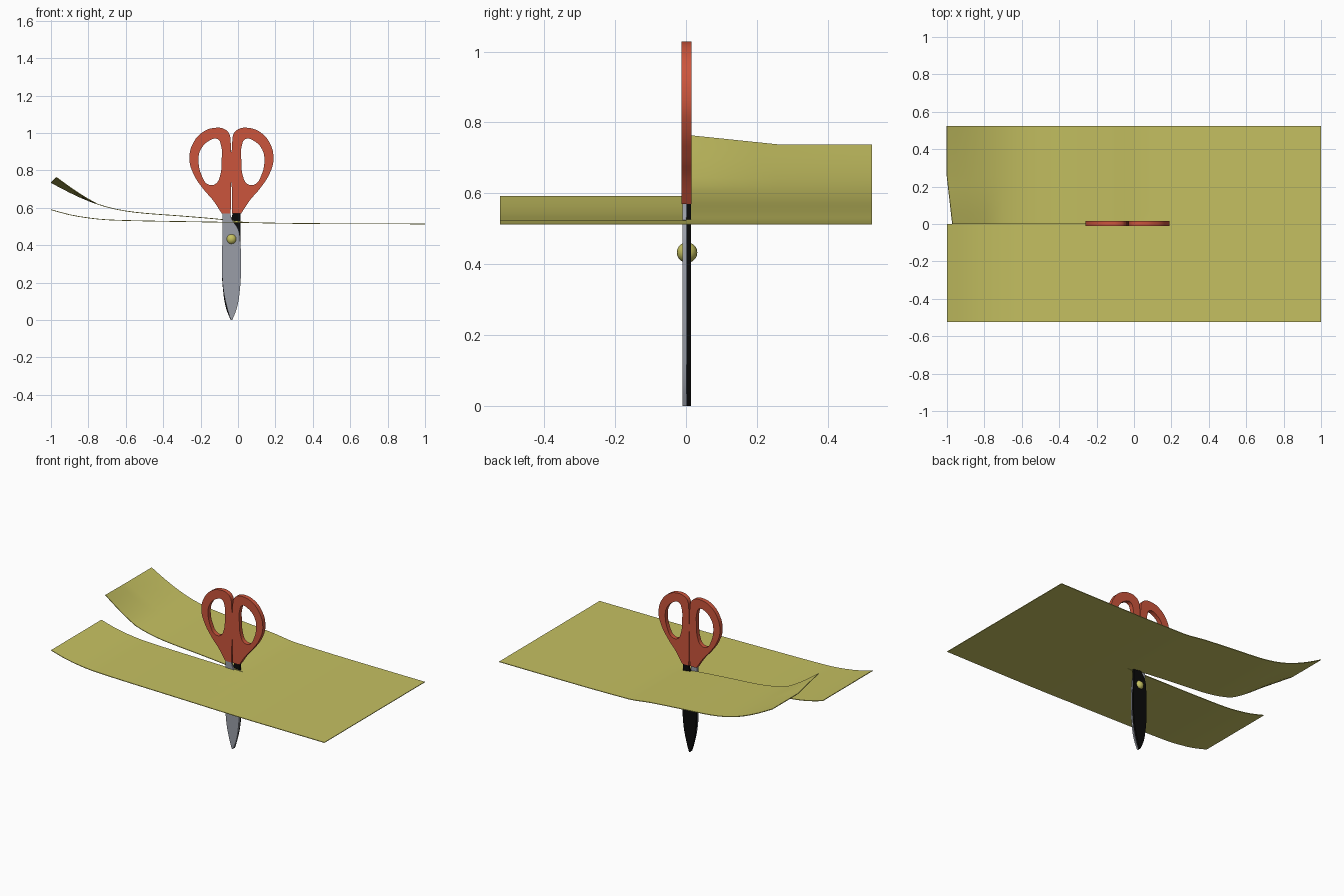
import bpy, bmesh, math
from mathutils import Matrix

if "Cube" in bpy.data.objects:
    bpy.data.objects.remove(bpy.data.objects["Cube"])

AXIS = -0.035  # scissors centre line


def material(name, rgb):
    m = bpy.data.materials.new(name)
    m.diffuse_color = (*rgb, 1)
    m.use_nodes = True
    m.node_tree.nodes["Principled BSDF"].inputs["Base Color"].default_value = m.diffuse_color
    return m


YELLOW = material("paper_yellow", (0.56, 0.53, 0.12))
RED = material("handle_red", (0.60, 0.09, 0.045))
STEEL = material("steel_grey", (0.32, 0.34, 0.39))
BLACK = material("blade_black", (0.003, 0.003, 0.003))


def activate(ob):
    bpy.ops.object.select_all(action='DESELECT')
    ob.select_set(True)
    bpy.context.view_layer.objects.active = ob


def plate(name, loops, y0, y1, mat, side=1):
    """Smooth outline loops of (offset from axis, z, is_corner), extruded from y0 to y1."""
    cu = bpy.data.curves.new(name, 'CURVE')
    cu.dimensions, cu.fill_mode = '2D', 'BOTH'
    cu.extrude, cu.resolution_u = (y1 - y0) / 2, 5
    for pts in loops:
        sp = cu.splines.new('BEZIER')
        sp.bezier_points.add(len(pts) - 1)
        sp.use_cyclic_u = True
        for bp, (x, z, corner) in zip(sp.bezier_points, pts):
            bp.co = (AXIS + side * x, z, 0)
            bp.handle_left_type = bp.handle_right_type = 'VECTOR' if corner else 'AUTO'
    ob = bpy.data.objects.new(name, cu)
    bpy.context.collection.objects.link(ob)
    activate(ob)
    bpy.ops.object.convert(target='MESH')
    ob = bpy.context.object
    ob.data.transform(Matrix.Translation((0, (y0 + y1) / 2, 0)) @ Matrix.Rotation(math.pi / 2, 4, 'X'))
    bm = bmesh.new()
    bm.from_mesh(ob.data)
    bmesh.ops.remove_doubles(bm, verts=bm.verts, dist=1e-5)
    bmesh.ops.recalc_face_normals(bm, faces=bm.faces)
    bm.to_mesh(ob.data)
    bm.free()
    ob.data.materials.clear()
    ob.data.materials.append(mat)
    activate(ob)
    bpy.ops.object.shade_smooth_by_angle(angle=math.radians(35))
    return ob


# Handles: outer outline and finger hole, mirrored about the centre line
outer = [(-0.004, 0.57, 1), (-0.004, 0.95, 0), (-0.014, 1.0, 0), (-0.04, 1.022, 0),
         (-0.085, 1.028, 0), (-0.145, 1.01, 0), (-0.2, 0.955, 0), (-0.225, 0.865, 0),
         (-0.205, 0.785, 0), (-0.15, 0.70, 0), (-0.10, 0.642, 0), (-0.052, 0.57, 1)]
hole = [(-0.055, 0.93, 0), (-0.075, 0.968, 0), (-0.12, 0.958, 0), (-0.165, 0.91, 0),
        (-0.176, 0.855, 0), (-0.16, 0.775, 0), (-0.125, 0.725, 0), (-0.085, 0.728, 0),
        (-0.06, 0.775, 0), (-0.053, 0.85, 0)]
for label, side in (("left", 1), ("right", -1)):
    plate(label + "_handle", [outer, hole], -0.012, 0.016, RED, side)

# Blades with offset shanks reaching into opposite handles
blade = [(-0.004, 0.0, 1), (-0.022, 0.06, 0), (-0.043, 0.16, 0), (-0.051, 0.28, 0),
         (-0.048, 0.45, 0), (-0.048, 0.59, 1), (-0.008, 0.59, 1), (0.0, 0.545, 0),
         (0.038, 0.48, 0), (0.047, 0.42, 0), (0.051, 0.28, 0), (0.045, 0.16, 0),
         (0.028, 0.06, 0), (0.004, 0.0, 1)]
plate("front_blade", [blade], -0.010, 0.001, STEEL)
plate("back_blade", [blade], 0.002, 0.014, BLACK, -1)

# Pivot rivet
bpy.ops.mesh.primitive_uv_sphere_add(segments=16, ring_count=10, radius=0.029,
                                     location=(AXIS, 0.003, 0.433))
rivet = bpy.context.object
rivet.name = "rivet"
rivet.data.materials.append(YELLOW)
bpy.ops.object.shade_smooth_by_angle(angle=math.radians(40))

# Paper sheet, slit along the middle, with both flaps curling up at one end
FRONT = [(-1, .592), (-.9, .565), (-.8, .548), (-.7, .538), (-.5, .532), (-.2, .527),
         (.05, .523), (.35, .518), (1, .516)]
BACK = [(-1, .738), (-.9, .685), (-.8, .64), (-.7, .606), (-.6, .585), (-.5, .573), (-.3, .558),
        (-.1, .541), (.05, .523), (.35, .518), (1, .516)]


def height(table, x):
    """Smooth interpolation through the profile table."""
    i = max(k for k in range(len(table) - 1) if table[k][0] <= x + 1e-6)
    n = len(table) - 1

    def slope(k):
        a, b = table[max(k - 1, 0)], table[min(k + 1, n)]
        return (b[1] - a[1]) / (b[0] - a[0])
    (x0, z0), (x1, z1) = table[i], table[i + 1]
    h = x1 - x0
    t = (x - x0) / h
    return ((2*t**3 - 3*t*t + 1) * z0 + (t**3 - 2*t*t + t) * h * slope(i)
            + (3*t*t - 2*t**3) * z1 + (t**3 - t*t) * h * slope(i + 1))


xs = [-1 + 0.05 * i for i in range(21)] + [.05, .12, .2, .35, .5, .75, 1]
bm = bmesh.new()
for table, ys in ((FRONT, (-.525, -.26, 0)), (BACK, (0, .065, .13, .195, .26, .525))):
    rows = []
    for y in ys:
        row = []
        for x in xs:
            z = height(table if x < .05 else FRONT, x)
            px = x
            if table is BACK and x < -.75:  # slit corner curls further
                f = max(0, 1 - y / .26) * (-.75 - x) / .25
                px, z = x + .03 * f, z + .027 * f
            row.append(bm.verts.new((px, y, z)))
        rows.append(row)
    for a, b in zip(rows, rows[1:]):
        for i in range(len(xs) - 1):
            bm.faces.new((a[i], a[i + 1], b[i + 1], b[i]))
# Join the two halves beyond the end of the slit
bmesh.ops.remove_doubles(bm, verts=[v for v in bm.verts if v.co.x > .04], dist=1e-4)
me = bpy.data.meshes.new("paper_sheet")
bm.to_mesh(me)
bm.free()
me.materials.append(YELLOW)
paper = bpy.data.objects.new("paper_sheet", me)
bpy.context.collection.objects.link(paper)
solid = paper.modifiers.new("thickness", 'SOLIDIFY')
solid.thickness, solid.offset = 0.004, -1
activate(paper)
bpy.ops.object.modifier_apply(modifier="thickness")
bpy.ops.object.shade_smooth_by_angle(angle=math.radians(35))
